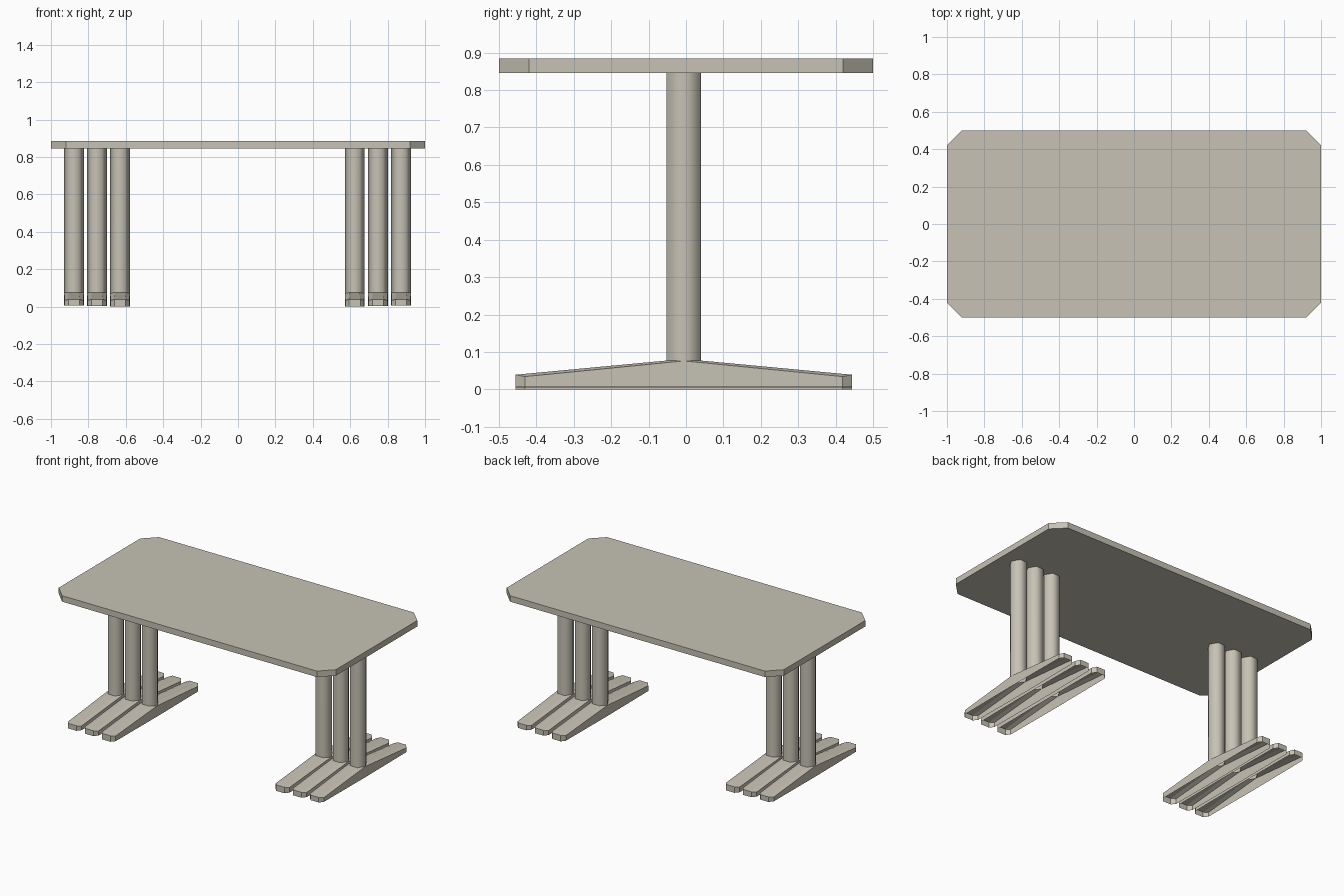
import bpy, bmesh, math

if "Cube" in bpy.data.objects:
    bpy.data.objects.remove(bpy.data.objects["Cube"])

mat = bpy.data.materials.new("warm grey")
mat.diffuse_color = (0.57, 0.54, 0.46, 1)
mat.use_nodes = True
mat.node_tree.nodes["Principled BSDF"].inputs["Base Color"].default_value = mat.diffuse_color


def make_object(name, bm):
    mesh = bpy.data.meshes.new(name)
    bm.to_mesh(mesh)
    bm.free()
    mesh.materials.append(mat)
    obj = bpy.data.objects.new(name, mesh)
    bpy.context.collection.objects.link(obj)
    return obj


# Table top: slab with chamfered corners
def tabletop(z0, z1, c=0.08):
    bm = bmesh.new()
    pts = []
    for sx, sy in ((1, 1), (-1, 1), (-1, -1), (1, -1)):
        pair = [(sx, sy * (0.5 - c)), (sx * (1 - c), sy * 0.5)]
        pts += pair if sx * sy > 0 else pair[::-1]
    face = bm.faces.new([bm.verts.new((x, y, z0)) for x, y in pts])
    ext = bmesh.ops.extrude_face_region(bm, geom=[face], use_keep_orig=True)
    for v in ext["geom"]:
        if isinstance(v, bmesh.types.BMVert):
            v.co.z = z1
    bmesh.ops.recalc_face_normals(bm, faces=bm.faces)
    make_object("table_top", bm)


# Pedestal: six-sided post whose two halves stretch out into open-bottomed feet
def pedestal(name, cx, z0):
    R, h = 0.053, 0.046
    cy = -0.006
    bm = bmesh.new()

    def V(x, y, z):
        return bm.verts.new((cx + x, cy + y, z))

    # post rings, index 0 and 3 are the side corners
    ring = [(R * math.cos(i * math.pi / 3), h * round(math.sin(i * math.pi / 3)), i)
            for i in range(6)]
    low = [V(x, y, 0.070 + z0 if i % 3 == 0 else 0.077) for x, y, i in ring]
    top = [V(x, y, 0.847) for x, y, i in ring]
    for i in range(6):
        j = (i + 1) % 6
        f = bm.faces.new((low[i], low[j], top[j], top[i]))
        f.smooth = True
    # side corners at floor level, shared by both feet
    floor = {0: V(R, 0, z0), 3: V(-R, 0, z0)}
    for s, idx in ((1, (0, 1, 2, 3)), (-1, (3, 4, 5, 0))):
        a = [low[i] for i in idx]
        k = s
        spec = [(k * 0.050, 0.425, 0.034), (k * 0.030, 0.45, 0.039),
                (-k * 0.030, 0.45, 0.039), (-k * 0.050, 0.425, 0.034)]
        tip = [V(x, s * y, z) for x, y, z in spec]
        tip0 = [V(x, s * y, z0) for x, y, z in spec]
        for i in range(3):
            bm.faces.new((a[i], tip[i], tip[i + 1], a[i + 1]))
            bm.faces.new((tip[i], tip0[i], tip0[i + 1], tip[i + 1]))
        f0, f3 = floor[idx[0]], floor[idx[3]]
        bm.faces.new((a[0], f0, tip0[0], tip[0]))
        bm.faces.new((a[3], tip[3], tip0[3], f3))
    bmesh.ops.recalc_face_normals(bm, faces=bm.faces)
    make_object(name, bm)


tabletop(0.846, 0.885)
for side, xs in (("left", (-0.877, -0.754, -0.631)), ("right", (0.872, 0.748, 0.624))):
    for n, x in enumerate(xs):
        pedestal(f"{side}_pedestal_{n + 1}", x, (0.006, 0.004, 0.0)[n])
